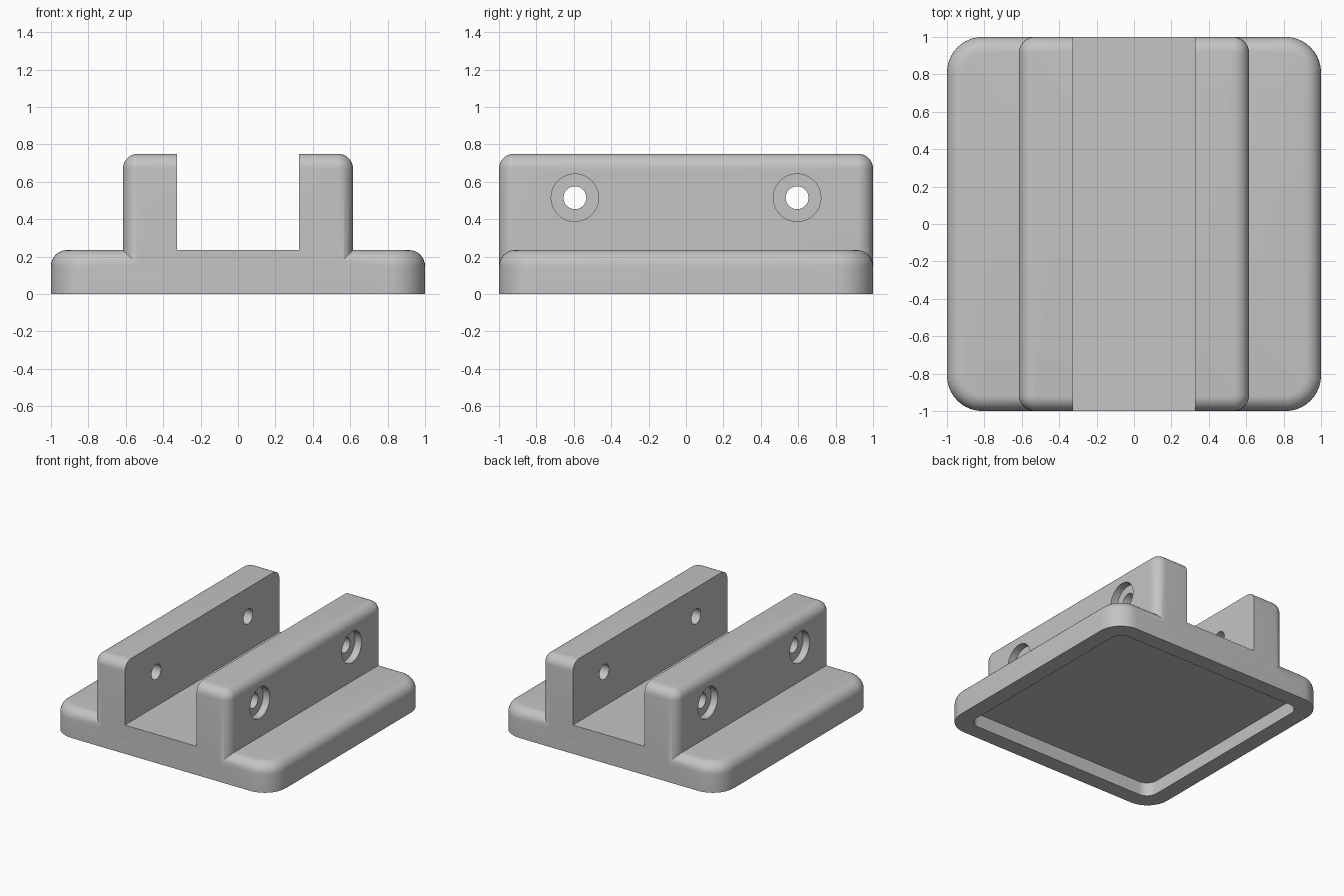
import bpy, bmesh, math
from mathutils import Matrix

if "Cube" in bpy.data.objects:
    bpy.data.objects.remove(bpy.data.objects["Cube"])


def make_object(name, bm):
    bmesh.ops.recalc_face_normals(bm, faces=bm.faces[:])
    mesh = bpy.data.meshes.new(name)
    bm.to_mesh(mesh)
    bm.free()
    ob = bpy.data.objects.new(name, mesh)
    bpy.context.collection.objects.link(ob)
    return ob


def rounded_box(name, hx, hy, z0, z1, corner=0.0, top=0.0):
    """Box with rounded upright corners and an optional rounded top rim."""
    bm = bmesh.new()
    bmesh.ops.create_cube(bm, size=1)
    for v in bm.verts:
        v.co = (v.co.x * 2 * hx, v.co.y * 2 * hy, z0 if v.co.z < 0 else z1)
    if corner:
        edges = [e for e in bm.edges if abs(e.verts[0].co.z - e.verts[1].co.z) > 1e-4]
        bmesh.ops.bevel(bm, geom=edges, offset=corner, segments=10, profile=0.5, affect='EDGES')
    if top:
        edges = [e for e in bm.edges if all(abs(v.co.z - z1) < 1e-5 for v in e.verts)]
        bmesh.ops.bevel(bm, geom=edges, offset=top, segments=8, profile=0.5, affect='EDGES')
    return make_object(name, bm)


def rod(name, x0, x1, y, z, r):
    """Cylinder along x."""
    bm = bmesh.new()
    bmesh.ops.create_cone(bm, cap_ends=True, segments=48, radius1=r, radius2=r, depth=abs(x1 - x0),
                          matrix=Matrix.Translation(((x0 + x1) / 2, y, z)) @ Matrix.Rotation(math.pi / 2, 4, 'Y'))
    return make_object(name, bm)


def combine(target, tool, operation):
    mod = target.modifiers.new(operation, 'BOOLEAN')
    mod.operation = operation
    mod.solver = 'EXACT'
    mod.object = tool
    bpy.context.view_layer.objects.active = target
    bpy.ops.object.modifier_apply(modifier=mod.name)
    bpy.data.objects.remove(tool, do_unlink=True)


# base plate with the raised block
bracket = rounded_box("channel_bracket", 1.0, 1.0, 0.0, 0.235, corner=0.19, top=0.085)
combine(bracket, rounded_box("block", 0.615, 1.0, 0.13, 0.75, corner=0.085, top=0.08), 'UNION')

# open channel along y, leaving two walls
combine(bracket, rounded_box("channel_cutter", 0.325, 1.2, 0.235, 1.0), 'DIFFERENCE')

# recess in the underside
combine(bracket, rounded_box("recess_cutter", 0.87, 0.87, -0.1, 0.11, corner=0.09), 'DIFFERENCE')

# through holes with counterbores on the outer wall faces
for y in (-0.594, 0.594):
    combine(bracket, rod("hole_cutter", -0.8, 0.8, y, 0.515, 0.061), 'DIFFERENCE')
    for s in (-1, 1):
        combine(bracket, rod("counterbore_cutter", s * 0.555, s * 0.8, y, 0.515, 0.127), 'DIFFERENCE')

# colour and shading
grey = bpy.data.materials.new("plain_grey")
grey.diffuse_color = (0.55, 0.55, 0.55, 1)
grey.use_nodes = True
grey.node_tree.nodes["Principled BSDF"].inputs["Base Color"].default_value = grey.diffuse_color
bracket.data.materials.clear()
bracket.data.materials.append(grey)
bpy.ops.object.select_all(action='DESELECT')
bracket.select_set(True)
bpy.context.view_layer.objects.active = bracket
bpy.ops.object.shade_smooth_by_angle(angle=math.radians(30))
